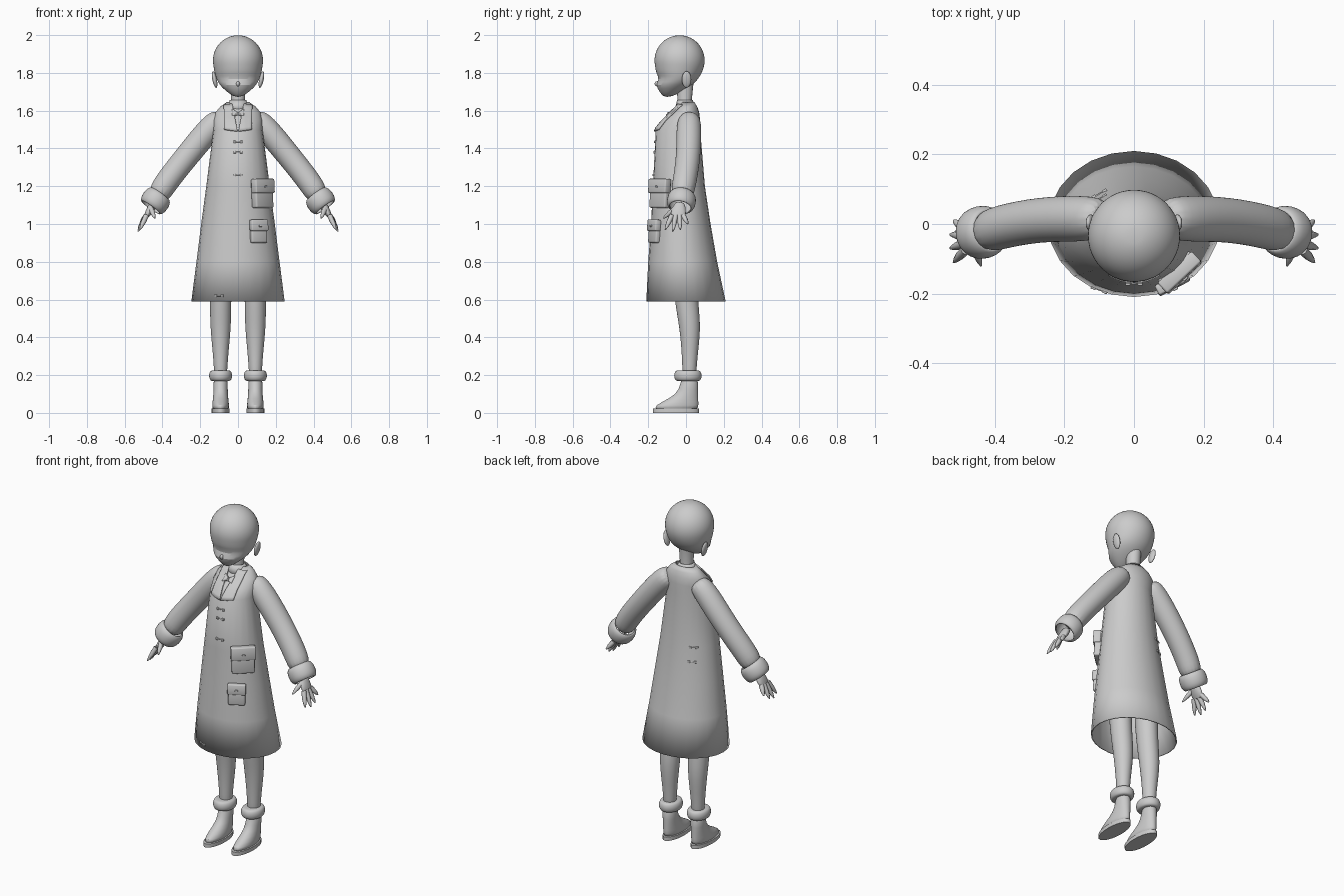
import bpy, bmesh, math
from math import sin, cos, pi, radians
from mathutils import Matrix, Vector
from mathutils.bvhtree import BVHTree

default_cube = bpy.data.objects.get("Cube")
if default_cube:
    bpy.data.objects.remove(default_cube)

grey = (.6, .6, .6, 1)
clay = bpy.data.materials.new("light_grey")
clay.use_nodes = True
clay.diffuse_color = grey
clay.node_tree.nodes["Principled BSDF"].inputs["Base Color"].default_value = grey


def finish(name, bm, mirror=False, smooth=0, thickness=0, offset=0):
    """Turn a bmesh into a smooth-shaded object with its modifiers."""
    mesh = bpy.data.meshes.new(name)
    bm.to_mesh(mesh)
    bm.free()
    mesh.materials.append(clay)
    mesh.shade_smooth()
    mesh.set_sharp_from_angle(angle=radians(60))
    part = bpy.data.objects.new(name, mesh)
    bpy.context.collection.objects.link(part)
    if thickness:
        shell = part.modifiers.new("thickness", "SOLIDIFY")
        shell.thickness, shell.offset = thickness, offset
    if mirror:
        part.modifiers.new("mirror", "MIRROR").use_mirror_merge = False
    if smooth:
        rounding = part.modifiers.new("rounding", "SUBSURF")
        rounding.levels = rounding.render_levels = smooth
    return part


def loft(name, rings, sides=16, follow=False, cap=True, **options):
    """Skin ellipses (x, y, z, radii); follow tilts them along the path."""
    bm = bmesh.new()
    centres = [Vector(ring[:3]) for ring in rings]
    last = len(rings) - 1
    loops = []
    for i, ring in enumerate(rings):
        along = Vector((0, 0, 1))
        if follow:
            along = (centres[min(i + 1, last)] - centres[max(i - 1, 0)]).normalized()
        depth = (Vector((0, 1, 0)) - along * along.y).normalized()
        across = depth.cross(along)
        angles = [2 * pi * k / sides for k in range(sides)]
        loops.append([bm.verts.new(centres[i] + across * ring[3] * cos(a) + depth * ring[-1] * sin(a))
                      for a in angles])
    for lower, upper in zip(loops, loops[1:]):
        for k in range(sides):
            n = (k + 1) % sides
            bm.faces.new((lower[k], lower[n], upper[n], upper[k]))
    if cap:
        bm.faces.new(loops[0][::-1])
        bm.faces.new(loops[-1])
    bmesh.ops.recalc_face_normals(bm, faces=bm.faces)
    return finish(name, bm, **options)


def upright(rows, x=0):
    """Rings from rows of height, half width, front y and back y."""
    return [(x, (front + back) / 2, z, half, (back - front) / 2) for z, half, front, back in rows]


def box(name, size, place, turn=(0, 0, 0), bevel=.002):
    bm = bmesh.new()
    bmesh.ops.create_cube(bm, size=1)
    bmesh.ops.scale(bm, vec=size, verts=bm.verts)
    bmesh.ops.bevel(bm, geom=bm.edges[:], offset=bevel, segments=2, profile=.5, affect="EDGES")
    part = finish(name, bm)
    part.location, part.rotation_euler = place, turn


def ball(name, size, place, tilt=0, **options):
    bm = bmesh.new()
    shape = Matrix.Translation(place) @ Matrix.Rotation(tilt, 4, "Y") @ Matrix.Diagonal((*size, 1))
    bmesh.ops.create_uvsphere(bm, u_segments=16, v_segments=10, radius=1, matrix=shape)
    finish(name, bm, **options)


# Coat: open shell flaring to the hem
coat = loft("coat", upright([
    (.59, .247, -.21, .21), (.8, .22, -.2, .165), (1, .195, -.185, .13), (1.2, .168, -.175, .1),
    (1.5, .13, -.16, .075), (1.55, .13, -.12, .075), (1.59, .12, -.075, .07),
    (1.62, .095, -.05, .06), (1.645, .06, -.03, .045)]),
    sides=24, cap=False, thickness=.006, offset=-1)
bm = bmesh.new()
bm.from_mesh(coat.data)
surface = BVHTree.FromBMesh(bm)
bm.free()


def on_coat(x, z, side=-1):
    """Point on the coat, seen from the front (-1) or the back (1)."""
    hit = surface.ray_cast(Vector((x, side, z)), Vector((0, -side, 0)))[0]
    return hit or surface.find_nearest(Vector((x, 0, z)))[0]


def drape(name, corners, lift, thickness, cells=8):
    """Mirrored plate laid over the coat front; corners are (x, z)."""
    a, b, c, d = (Vector(corner) for corner in corners)
    bm = bmesh.new()
    steps = [i / cells for i in range(cells + 1)]
    grid = []
    for down in steps:
        flat = [a.lerp(b, right).lerp(d.lerp(c, right), down) for right in steps]
        grid.append([bm.verts.new((p.x, on_coat(*p).y - lift, p.y)) for p in flat])
    for upper, lower in zip(grid, grid[1:]):
        for i in range(cells):
            bm.faces.new((upper[i], lower[i], lower[i + 1], upper[i + 1]))
    finish(name, bm, mirror=True, thickness=thickness)


# Lapels, bow tie and shirt collar
drape("lapels", [(.03, 1.635), (.074, 1.63), (.072, 1.5), (.002, 1.49)], lift=.006, thickness=.009)
drape("bow_tie", [(.002, 1.59), (.03, 1.605), (.03, 1.57), (.002, 1.58)], lift=.008, thickness=.014)
box("bow_knot", (.012, .016, .018), (0, -.09, 1.585))
loft("shirt_collar", upright([(1.6, .06, -.06, .045), (1.655, .042, -.045, .035)]),
     cap=False, thickness=.004)


# Toggle fastenings: a cord with a peg at each end
def toggle(place, turn=0):
    box("toggle_cord", (.05, .006, .005), place, (0, 0, turn), bevel=.001)
    for end in (-.018, .018):
        shift = Vector((end * cos(turn), end * sin(turn), 0))
        box("toggle_peg", (.014, .011, .012), place + shift, (0, 0, turn))


for height in (1.26, 1.38, 1.435):
    toggle(on_coat(0, height))
for height in (1.12, 1.2):
    toggle(on_coat(-.1, height, side=1), turn=.5)
toggle(on_coat(-.1, .62), turn=-.35)


# Patch pockets on the left front, turned to face outwards
def pocket(name, place, width, height, depth, turn):
    place, up = Vector(place), Vector((0, 0, height / 4))
    out = Vector((sin(turn), -cos(turn), 0))
    lean = (-.07, 0, turn)
    box(name, (width * .92, depth, height), place, lean, bevel=.008)
    box(name + "_flap", (width, depth, height / 2), place + up * 1.1 + out * .006, lean, bevel=.006)
    box(name + "_button", (.016, .008, .01), place + up + out * (depth / 2 + .008), lean)


pocket("upper_pocket", (.128, -.136, 1.16), width=.135, height=.15, depth=.042, turn=.75)
pocket("lower_pocket", (.108, -.165, .96), width=.1, height=.12, depth=.032, turn=.48)

# Head: round cranium over a dented eye line and a small pointed jaw
face = upright([(1.672, .02, -.12, -.08), (1.7, .06, -.14, -.02), (1.737, .1, -.165, .037),
                (1.768, .115, -.14, .066), (1.8, .125, -.16, .085)])
dome = [(0, -.034, 1.866 + .134 * sin(a), .135 * cos(a))
        for a in (radians(degrees) for degrees in range(-15, 90, 12))]
loft("head", face + dome, sides=24, smooth=1)
ball("nose", (.01, .014, .014), (0, -.152, 1.742))
ball("ears", (.012, .025, .045), (.124, .003, 1.765), tilt=.2, mirror=True)
loft("neck", upright([(1.58, .045, -.05, .04), (1.65, .037, -.045, .03), (1.75, .04, -.05, .04)]))

# Sleeves and padded cuffs
loft("sleeves", [(.08, .02, 1.57, .05), (.13, .015, 1.53, .07), (.27, .015, 1.36, .065),
                 (.39, -.01, 1.21, .065), (.43, -.025, 1.135, .06)],
     follow=True, mirror=True, smooth=2)
cuff_start, cuff_end = Vector((.41, -.017, 1.16)), Vector((.464, -.031, 1.085))
loft("cuffs", [(*cuff_start.lerp(cuff_end, i / 6), .062 + .016 * sin(pi * i / 6) ** .5)
               for i in range(7)],
     follow=True, cap=False, thickness=.01, offset=-1, mirror=True, smooth=1)

# Hands: flat palm, four fanned fingers and a thumb
loft("palms", [(.44, -.03, 1.12, .026, .028), (.475, -.04, 1.06, .018, .042),
               (.49, -.045, 1.03, .012, .04)], follow=True, mirror=True, smooth=1)


def digit(name, base, tip):
    base, tip = Vector(base), Vector(tip)
    loft(name, [(*base.lerp(tip, t), .011 * (1 - t ** 3) + .003) for t in (0, .5, .8, 1)],
         sides=8, follow=True, mirror=True)


for i, finger in enumerate(("index", "middle", "ring", "little")):
    digit(finger + "_fingers", (.485, -.075 + .02 * i, 1.045),
          (.53 - .005 * (i - 1.5) ** 2, -.11 + .04 * i, .96 + .01 * (i - 1) ** 2))
digit("thumbs", (.462, -.055, 1.085), (.44, -.12, 1.03))

# Legs
leg_x = .092
loft("legs", upright([(.16, .035, -.02, .055), (.28, .037, -.02, .058), (.46, .058, -.035, .083),
                      (.6, .056, -.065, .06), (.95, .07, -.09, .06)], leg_x),
     mirror=True, smooth=2)

# Boots with flat soles and padded tops
loft("boots", upright([(.01, .044, -.17, .066), (.04, .046, -.168, .067), (.075, .041, -.09, .066),
                       (.12, .037, -.03, .065), (.2, .041, -.03, .066)], leg_x),
     sides=20, mirror=True, smooth=1)
loft("boot_soles", upright([(z, .048, -.175, .07) for z in (0, .022)], leg_x), sides=24, mirror=True)
bulge = [radians(degrees) for degrees in range(-90, 91, 30)]
loft("boot_tops", [(leg_x, .01, .197 + .029 * sin(a), .046 + .017 * cos(a), .057 + .018 * cos(a))
                   for a in bulge], mirror=True, smooth=1)
